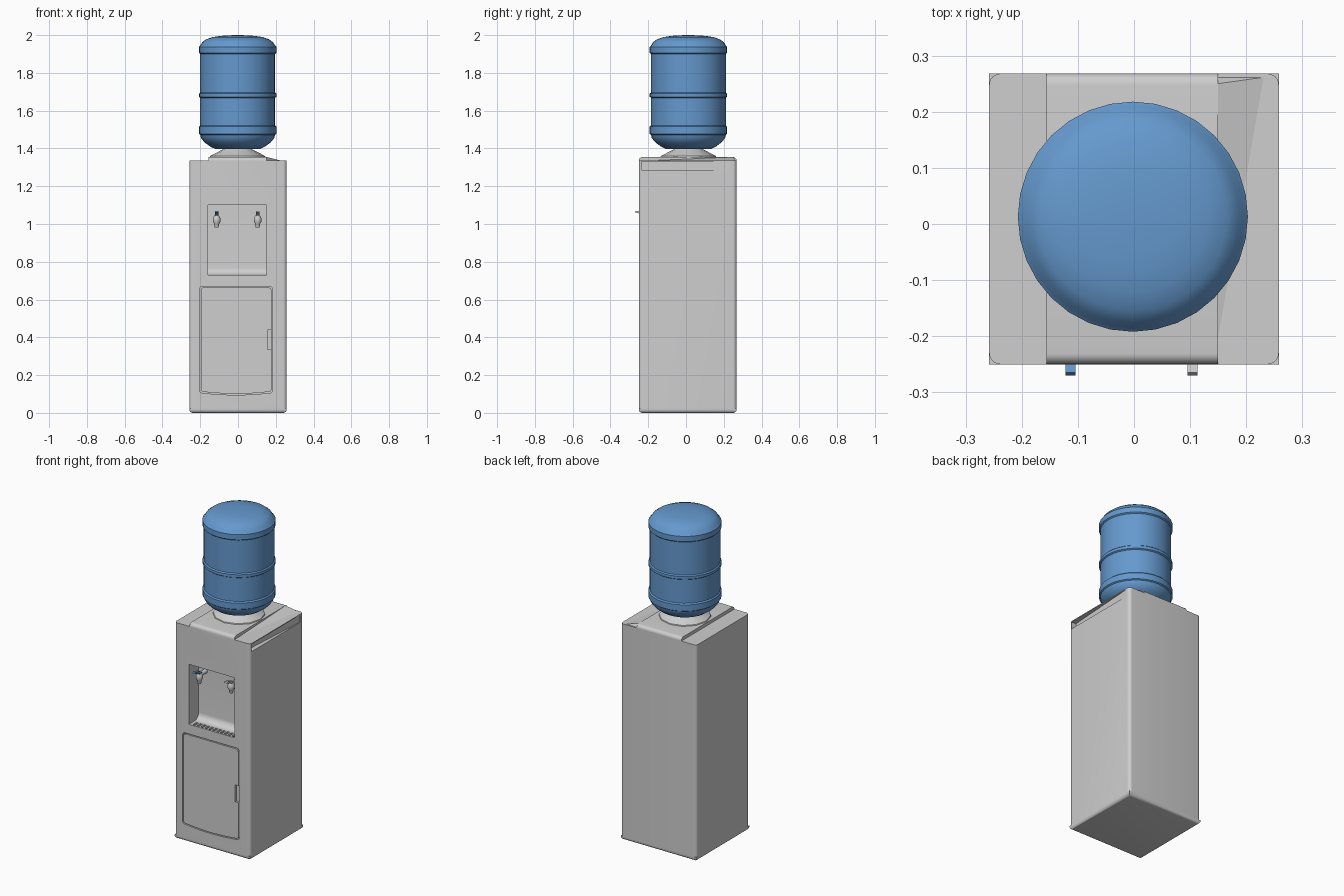
import bpy, bmesh, math
from mathutils import Vector

if "Cube" in bpy.data.objects:
    bpy.data.objects.remove(bpy.data.objects["Cube"])


def material(name, rgb):
    m = bpy.data.materials.new(name)
    m.diffuse_color = (*rgb, 1)
    m.use_nodes = True
    m.node_tree.nodes["Principled BSDF"].inputs["Base Color"].default_value = m.diffuse_color
    return m


GREY = material("light_grey_plastic", (0.62, 0.62, 0.62))
BLUE = material("water_blue", (0.13, 0.32, 0.62))


def finish(name, bm, mat, angle=35):
    bmesh.ops.recalc_face_normals(bm, faces=bm.faces)
    me = bpy.data.meshes.new(name)
    bm.to_mesh(me)
    bm.free()
    me.materials.append(mat)
    me.shade_smooth()
    me.set_sharp_from_angle(angle=math.radians(angle))
    ob = bpy.data.objects.new(name, me)
    bpy.context.collection.objects.link(ob)
    return ob


def add_prism(bm, pts, axis, lo, hi):
    # extrude a 2D outline along x, y or z
    def place(a, b, t):
        return {'x': (t, a, b), 'y': (a, t, b), 'z': (a, b, t)}[axis]
    low = [bm.verts.new(place(a, b, lo)) for a, b in pts]
    top = [bm.verts.new(place(a, b, hi)) for a, b in pts]
    bm.faces.new(low)
    bm.faces.new(top[::-1])
    n = len(pts)
    for i in range(n):
        j = (i + 1) % n
        bm.faces.new((low[i], top[i], top[j], low[j]))


def prism(name, pts, axis, lo, hi, mat=GREY):
    bm = bmesh.new()
    add_prism(bm, pts, axis, lo, hi)
    return finish(name, bm, mat)


def rect(a0, a1, b0, b1):
    return [(a0, b0), (a1, b0), (a1, b1), (a0, b1)]


def arc(cx, cy, r, a0, a1, n=6):
    return [(cx + r * math.cos(math.radians(a0 + (a1 - a0) * i / n)),
             cy + r * math.sin(math.radians(a0 + (a1 - a0) * i / n))) for i in range(n + 1)]


def round_rect(a0, a1, b0, b1, r):
    return (arc(a0 + r, b0 + r, r, 180, 270) + arc(a1 - r, b0 + r, r, 270, 360)
            + arc(a1 - r, b1 - r, r, 0, 90) + arc(a0 + r, b1 - r, r, 90, 180))


def lathe(name, profile, centre, segs, mat, angle=35):
    # spin (radius, z) points round a vertical axis
    bm = bmesh.new()
    vs = [bm.verts.new((r, 0, z)) for r, z in profile]
    es = [bm.edges.new(p) for p in zip(vs, vs[1:])]
    bmesh.ops.spin(bm, geom=vs + es, cent=(0, 0, 0), axis=(0, 0, 1),
                   angle=2 * math.pi, steps=segs)
    bmesh.ops.remove_doubles(bm, verts=bm.verts, dist=1e-4)
    bmesh.ops.translate(bm, verts=bm.verts, vec=centre)
    return finish(name, bm, mat, angle)


def cut(ob, cutter):
    cutter.hide_render = True
    mod = ob.modifiers.new("cut", 'BOOLEAN')
    mod.operation, mod.solver, mod.object = 'DIFFERENCE', 'EXACT', cutter
    bpy.context.view_layer.update()
    me = bpy.data.meshes.new_from_object(ob.evaluated_get(bpy.context.evaluated_depsgraph_get()))
    ob.modifiers.clear()
    ob.data = me
    me.shade_smooth()
    me.set_sharp_from_angle(angle=math.radians(35))
    bpy.data.objects.remove(cutter)


X0, X1, Y0, Y1 = -0.258, 0.258, -0.25, 0.268

# Cabinet with rounded upright corners
cabinet = prism("cabinet", round_rect(X0, X1, Y0, Y1, 0.02), 'z', 0.022, 1.335)

# Square-cornered foot, rounded underneath
bm = bmesh.new()
add_prism(bm, rect(X0, X1, Y0, Y1), 'z', 0, 0.024)
bmesh.ops.bevel(bm, geom=[e for e in bm.edges if all(v.co.z < 0.001 for v in e.verts)],
                offset=0.018, segments=4, profile=0.5, affect='EDGES')
finish("cabinet_foot", bm, GREY)

# Tap niche with a curved back-to-floor transition
niche = [(-0.3, 1.10), (-0.155, 1.10)] + arc(-0.195, 0.77, 0.04, 0, -90, 8) + [(-0.3, 0.73)]
cut(cabinet, prism("niche_cutter", niche, 'x', -0.16, 0.15))

# Drip slots in the niche floor
bm = bmesh.new()
for i in range(11):
    x = -0.14 + i * 0.0265
    add_prism(bm, rect(x, x + 0.015, -0.24, -0.205), 'z', 0.715, 0.74)
cut(cabinet, finish("slot_cutter", bm, GREY))


# Door: rounded outline with slightly bowed bottom, set in a pocket
def door_outline(d):
    a0, a1, b0, b1, r = -0.203 + d, 0.183 - d, 0.105 + d, 0.67 - d, 0.016
    bow = [(a0 + r + (a1 - a0 - 2 * r) * t / 8, b0 - 0.01 * math.sin(math.pi * t / 8))
           for t in range(1, 8)]
    return (arc(a0 + r, b0 + r, r, 180, 270) + bow + arc(a1 - r, b0 + r, r, 270, 360)
            + arc(a1 - r, b1 - r, r, 0, 90) + arc(a0 + r, b1 - r, r, 90, 180))


cut(cabinet, prism("door_pocket_cutter", door_outline(0), 'y', -0.3, -0.225))
door = prism("door", door_outline(0.006), 'y', -0.25, -0.224)
cut(door, prism("door_grip_cutter", rect(0.155, 0.2, 0.335, 0.44), 'y', -0.3, -0.235))

# Tapering grip recess high on the right side
grip = [(0.3, -0.235), (0.225, -0.235), (0.256, 0.235), (0.3, 0.235)]
cut(cabinet, prism("side_grip_cutter", grip, 'z', 1.285, 1.33))

# Raised centre strip of the lid with rounded front and back ends
strip = [(Y0, 1.32), (Y1, 1.32)] + arc(Y1 - 0.02, 1.335, 0.02, 0, 90) + arc(Y0 + 0.02, 1.335, 0.02, 90, 180)
prism("lid_strip", strip, 'x', -0.156, 0.15)

# Sloping fillet beside the strip
bm = bmesh.new()
v = [bm.verts.new(p) for p in ((0.149, -0.23, 1.334), (0.149, 0.262, 1.334),
                               (0.235, 0.262, 1.334), (0.149, 0.25, 1.355))]
for f in ((0, 1, 2), (0, 1, 3), (1, 2, 3), (0, 2, 3)):
    bm.faces.new([v[i] for i in f])
finish("lid_side_slope", bm, GREY)

# Bottle collar and bottle
C = (-0.002, 0.013, 0)
lathe("bottle_collar", [(0, 1.35), (0.15, 1.35), (0.145, 1.36), (0.075, 1.397), (0.06, 1.41), (0, 1.41)],
      C, 12, GREY)
lathe("water_bottle", [
    (0, 1.385), (0.055, 1.385), (0.06, 1.398), (0.12, 1.398), (0.145, 1.41), (0.175, 1.432),
    (0.194, 1.455), (0.198, 1.472), (0.205, 1.477), (0.205, 1.515), (0.198, 1.522),
    (0.198, 1.668), (0.205, 1.673), (0.205, 1.69), (0.198, 1.696), (0.198, 1.9),
    (0.205, 1.906), (0.205, 1.938), (0.198, 1.945), (0.188, 1.962), (0.168, 1.977),
    (0.135, 1.989), (0.09, 1.996), (0.045, 1.999), (0, 2.0)], C, 32, BLUE, 40)

# Taps: stem from the back wall, nozzle, slanted lever
for side, x, mat in (("cold", -0.113, BLUE), ("hot", 0.104, GREY)):
    prism(side + "_tap_stem", arc(x, 1.035, 0.013, 0, 330, 11), 'y', -0.222, -0.15)
    lathe(side + "_tap_nozzle", [(0, 0.982), (0.01, 0.982), (0.013, 1.0), (0.02, 1.012),
                                 (0.02, 1.03), (0.013, 1.045), (0, 1.05)],
          (x, -0.215, 0), 12, GREY)
    lever = [(-0.205, 1.035), (-0.205, 1.052), (-0.225, 1.062), (-0.265, 1.07),
             (-0.27, 1.062), (-0.228, 1.05), (-0.225, 1.035)]
    prism(side + "_tap_lever", lever, 'x', x - 0.009, x + 0.009, mat)
